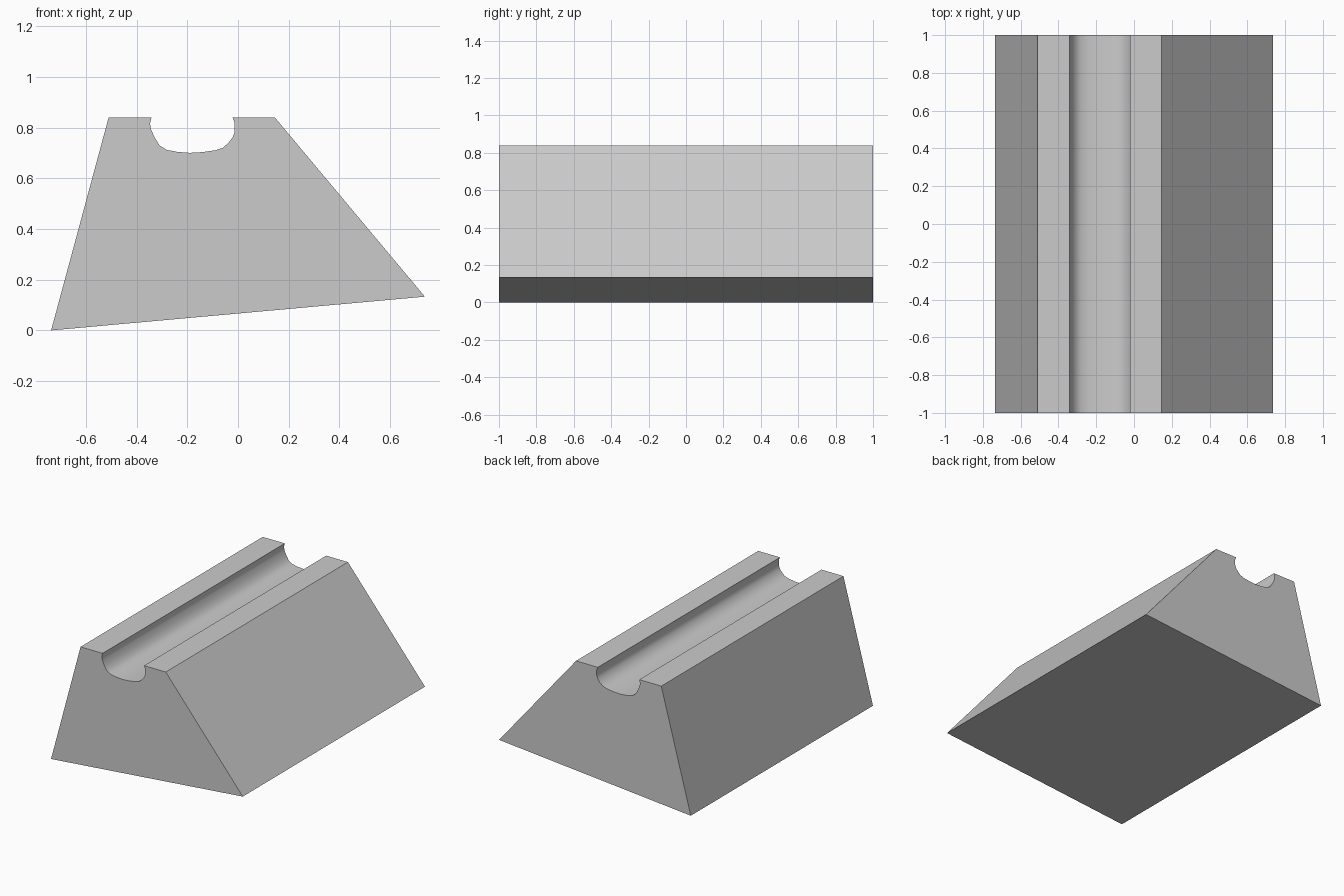
import bpy
import bmesh
from math import radians

cube = bpy.data.objects.get("Cube")
if cube:
    bpy.data.objects.remove(cube, do_unlink=True)

# Single flat grey
grey = bpy.data.materials.new("plain grey")
grey.use_nodes = True
colour = (0.6, 0.6, 0.6, 1)
grey.diffuse_color = colour
grey.node_tree.nodes["Principled BSDF"].inputs["Base Color"].default_value = colour

# Cross-section: sloping base, two slanted sides, groove in the top
body = [(-0.737, 0), (0.737, 0.133), (0.145, 0.84)]
groove = [(-0.022, 0.84), (-0.014, 0.82), (-0.014, 0.78), (-0.022, 0.76),
          (-0.037, 0.74), (-0.06, 0.72), (-0.09, 0.71), (-0.14, 0.703),
          (-0.19, 0.70), (-0.24, 0.704), (-0.282, 0.712), (-0.31, 0.73),
          (-0.328, 0.76), (-0.342, 0.79), (-0.347, 0.815), (-0.341, 0.84)]
profile = body + groove + [(-0.51, 0.84)]

# Extrude the section along the full length
bm = bmesh.new()
front = bm.faces.new([bm.verts.new((x, -1, z)) for x, z in profile])
extruded = bmesh.ops.extrude_face_region(bm, geom=[front], use_keep_orig=True)
back = [v for v in extruded["geom"] if isinstance(v, bmesh.types.BMVert)]
bmesh.ops.translate(bm, vec=(0, 2, 0), verts=back)
bmesh.ops.recalc_face_normals(bm, faces=bm.faces)
mesh = bpy.data.meshes.new("grooved_block")
bm.to_mesh(mesh)
bm.free()
mesh.materials.append(grey)

block = bpy.data.objects.new("grooved_block", mesh)
bpy.context.collection.objects.link(block)

# Smooth groove, crisp outer edges
bpy.ops.object.select_all(action="DESELECT")
block.select_set(True)
bpy.context.view_layer.objects.active = block
bpy.ops.object.shade_smooth_by_angle(angle=radians(40))
